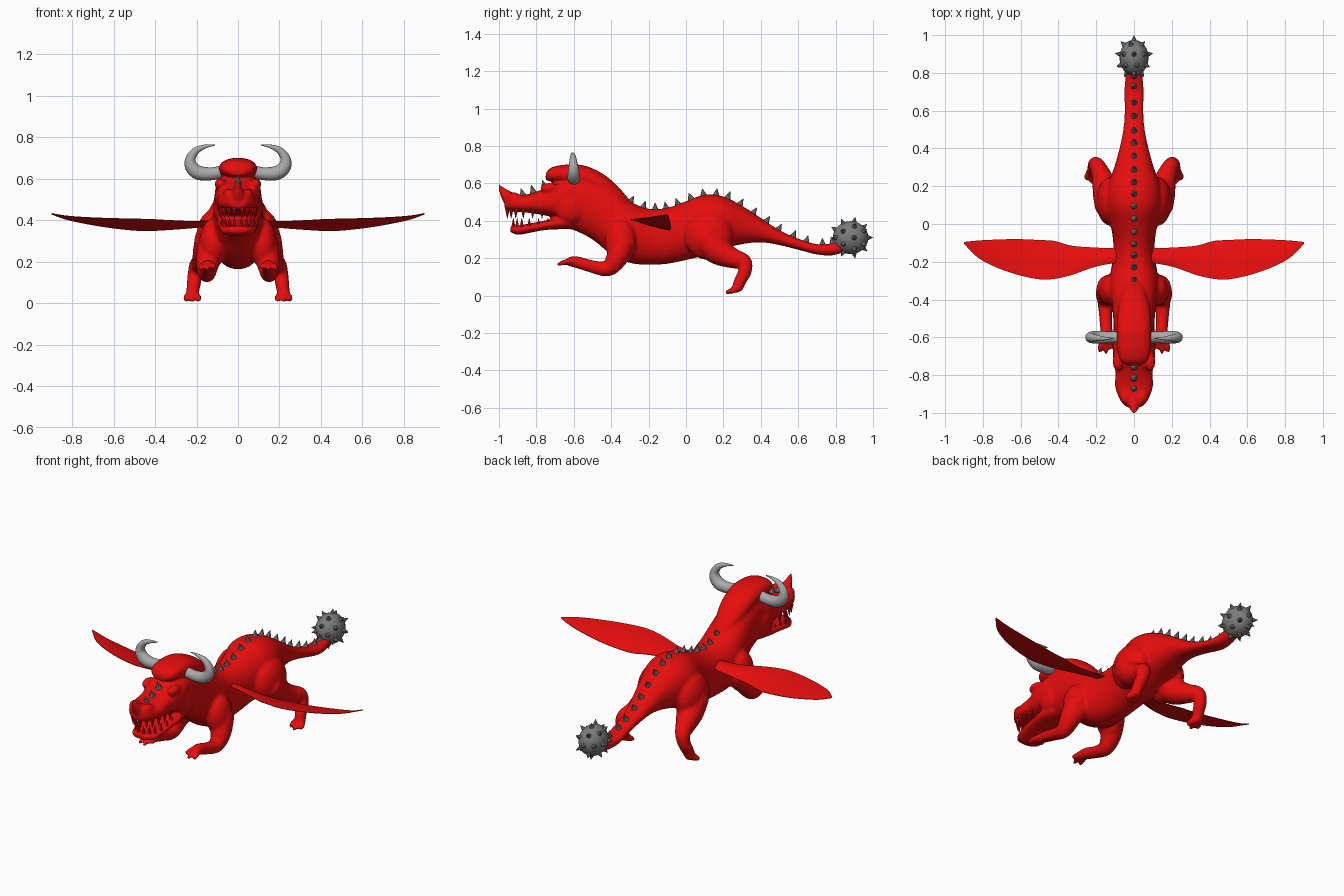
import bpy, bmesh, math
from mathutils import Vector


def material(name, rgb):
    m = bpy.data.materials.new(name)
    m.diffuse_color = (*rgb, 1)
    return m


RED = material("red hide", (0.8, 0.004, 0.004))
HORN = material("pale horn grey", (0.40, 0.40, 0.40))
STEEL = material("spike grey", (0.20, 0.20, 0.20))


def make(name, bm, mat, angle=40):
    bmesh.ops.recalc_face_normals(bm, faces=bm.faces)
    me = bpy.data.meshes.new(name)
    bm.to_mesh(me)
    bm.free()
    me.materials.append(mat)
    ob = bpy.data.objects.new(name, me)
    bpy.context.collection.objects.link(ob)
    bpy.ops.object.select_all(action='DESELECT')
    ob.select_set(True)
    bpy.context.view_layer.objects.active = ob
    bpy.ops.object.shade_smooth_by_angle(angle=math.radians(angle))
    return ob


def spline(pts, steps=5):
    """Catmull-Rom through tuples of any length."""
    p = [Vector(q) for q in pts]
    p = [p[0] * 2 - p[1]] + p + [p[-1] * 2 - p[-2]]
    out = []
    for i in range(1, len(p) - 2):
        a, b, c, d = p[i - 1:i + 3]
        for s in range(steps):
            t = s / steps
            out.append((b * 2 + (c - a) * t + (a * 2 - b * 5 + c * 4 - d) * t * t
                        + (b * 3 - a - c * 3 + d) * t ** 3) / 2)
    return out + [p[-2]]


def bridge(bm, rings):
    rings = [[bm.verts.new(v) for v in r] for r in rings]
    n = len(rings[0])
    for a, b in zip(rings, rings[1:]):
        for i in range(n):
            bm.faces.new((a[i], a[(i + 1) % n], b[(i + 1) % n], b[i]))
    bm.faces.new(rings[0])
    bm.faces.new(rings[-1][::-1])


def loft(bm, secs, n=28, power=0.9):
    """Upright oval sections: (y, top, bottom, half width)."""
    rings = []
    for y, t, b, w in spline(secs):
        ring = []
        for i in range(n):
            c, s = math.cos(math.tau * i / n), math.sin(math.tau * i / n)
            ring.append((w * math.copysign(abs(c) ** power, c), y,
                         (t + b) / 2 + (t - b) / 2 * math.copysign(abs(s) ** power, s)))
        rings.append(ring)
    bridge(bm, rings)


def tube(bm, pts, ref=(1, 0, 0), n=16, side=1, flat=1.0):
    """Round limb through (x, y, z, radius); side mirrors x."""
    p = spline(pts)
    rings = []
    for i, q in enumerate(p):
        tan = (p[min(i + 1, len(p) - 1)] - p[max(i - 1, 0)]).to_3d().normalized()
        u = Vector(ref) - tan * tan.dot(Vector(ref))
        u.normalize()
        v = tan.cross(u)
        ring = [q.to_3d() + (u * math.cos(a) * flat + v * math.sin(a)) * q[3]
                for a in (math.tau * k / n for k in range(n))]
        rings.append([(r.x * side, r.y, r.z) for r in ring])
    bridge(bm, rings)


def ball(bm, c, r, n=20):
    g = bmesh.ops.create_uvsphere(bm, u_segments=n, v_segments=n // 2, radius=1)
    for v in g['verts']:
        v.co = Vector((v.co.x * r[0], v.co.y * r[1], v.co.z * r[2])) + Vector(c)


def cone(bm, base, direction, r, h, n=8):
    d = Vector(direction).normalized()
    g = bmesh.ops.create_cone(bm, cap_ends=True, segments=n, radius1=r, radius2=0.001, depth=h)
    q = d.to_track_quat('Z', 'Y')
    for v in g['verts']:
        v.co = q @ (v.co + Vector((0, 0, h / 2))) + Vector(base)


# Torso, neck and tail
BODY = [(-0.68, 0.63, 0.37, 0.09), (-0.6, 0.665, 0.35, 0.105), (-0.5, 0.65, 0.30, 0.11),
        (-0.4, 0.585, 0.22, 0.12), (-0.3, 0.505, 0.175, 0.13), (-0.2, 0.465, 0.165, 0.115),
        (-0.1, 0.47, 0.17, 0.11), (0, 0.505, 0.19, 0.125), (0.1, 0.54, 0.215, 0.15),
        (0.2, 0.53, 0.25, 0.14), (0.3, 0.48, 0.275, 0.105), (0.4, 0.415, 0.285, 0.077),
        (0.5, 0.35, 0.27, 0.057), (0.6, 0.305, 0.245, 0.05), (0.7, 0.275, 0.22, 0.052),
        (0.78, 0.28, 0.215, 0.045), (0.84, 0.30, 0.23, 0.04)]
bm = bmesh.new()
loft(bm, BODY)
# Upper snout and lower jaw
loft(bm, [(-0.56, 0.64, 0.40, 0.10), (-0.66, 0.62, 0.41, 0.113), (-0.73, 0.59, 0.425, 0.108),
          (-0.79, 0.56, 0.435, 0.098), (-0.86, 0.54, 0.445, 0.10), (-0.93, 0.54, 0.45, 0.075),
          (-0.97, 0.53, 0.46, 0.04)], power=0.8)
loft(bm, [(-0.6, 0.45, 0.355, 0.085), (-0.68, 0.42, 0.355, 0.1), (-0.76, 0.40, 0.35, 0.098),
          (-0.84, 0.385, 0.335, 0.09), (-0.9, 0.375, 0.325, 0.075),
          (-0.94, 0.37, 0.34, 0.045)], power=0.8)
# Domed crown running down the back of the neck
loft(bm, [(-0.75, 0.655, 0.615, 0.035), (-0.72, 0.685, 0.61, 0.075), (-0.65, 0.70, 0.60, 0.09),
          (-0.55, 0.697, 0.58, 0.092), (-0.45, 0.655, 0.52, 0.085), (-0.37, 0.59, 0.47, 0.065),
          (-0.3, 0.51, 0.43, 0.04)])
# Upturned nose horn
tube(bm, [(0, -0.92, 0.50, 0.045), (0, -0.955, 0.53, 0.035), (0, -0.98, 0.56, 0.02),
          (0, -1.003, 0.597, 0.005)], n=12)
for s in (1, -1):
    # Brow, nostril and cheek bulges
    ball(bm, (s * 0.085, -0.73, 0.575), (0.028, 0.05, 0.028))
    ball(bm, (s * 0.045, -0.92, 0.525), (0.028, 0.035, 0.028))
    ball(bm, (s * 0.085, -0.62, 0.47), (0.035, 0.08, 0.08))
    # Shoulder, bent arm and clawed hand
    ball(bm, (s * 0.12, -0.35, 0.29), (0.065, 0.085, 0.12))
    tube(bm, [(0.125, -0.33, 0.29, 0.07), (0.145, -0.37, 0.20, 0.058), (0.15, -0.42, 0.145, 0.043),
              (0.15, -0.5, 0.155, 0.034), (0.145, -0.58, 0.178, 0.032),
              (0.145, -0.63, 0.183, 0.025)], side=s)
    for dx, y, z in ((-0.028, -0.66, 0.175), (0, -0.69, 0.165), (0.03, -0.68, 0.165)):
        tube(bm, [(0.145 + dx / 2, -0.6, 0.185, 0.018), (0.147 + dx, -0.65, 0.178, 0.015),
                  (0.147 + dx * 1.2, y, z, 0.008)], side=s, n=10)
    # Haunch, shin and foot
    ball(bm, (s * 0.125, 0.12, 0.32), (0.075, 0.13, 0.13))
    tube(bm, [(0.125, 0.10, 0.31, 0.085), (0.145, 0.17, 0.24, 0.075), (0.17, 0.25, 0.20, 0.055),
              (0.195, 0.31, 0.18, 0.042), (0.208, 0.315, 0.13, 0.036), (0.215, 0.29, 0.08, 0.033),
              (0.222, 0.275, 0.04, 0.03)], side=s)
    for dx, y in ((-0.028, 0.23), (0, 0.21), (0.024, 0.235)):
        tube(bm, [(0.22, 0.29, 0.045, 0.022), (0.222 + dx, 0.255, 0.03, 0.018),
                  (0.222 + dx * 1.2, y, 0.015, 0.01)], side=s, n=10)
body = make("body", bm, RED)
mod = body.modifiers.new("blend", 'REMESH')
mod.mode = 'VOXEL'
mod.voxel_size = 0.009
mod.use_smooth_shade = True
mod = body.modifiers.new("soften", 'SMOOTH')
mod.factor, mod.iterations = 0.5, 4

# Teeth along both jaws
bm = bmesh.new()
for s in (1, -1):
    for x, y in ((0.018, -0.955), (0.045, -0.935), (0.066, -0.91), (0.08, -0.87), (0.085, -0.82), (0.085, -0.77)):
        cone(bm, (s * x, y, 0.462), (0, 0, -1), 0.012, 0.05)
        cone(bm, (s * x * 0.92, y + 0.032, 0.365), (0, 0, 1), 0.011, 0.05)
make("teeth", bm, RED)

# Wings: (x, front y, rear y, front z, rear z)
WING = [(0.06, -0.2, -0.13, 0.40, 0.38), (0.2, -0.225, -0.125, 0.395, 0.365),
        (0.33, -0.27, -0.115, 0.40, 0.355), (0.42, -0.29, -0.09, 0.405, 0.35),
        (0.5, -0.293, -0.085, 0.407, 0.352), (0.62, -0.268, -0.08, 0.41, 0.365),
        (0.74, -0.225, -0.083, 0.415, 0.385), (0.83, -0.175, -0.088, 0.422, 0.405),
        (0.9, -0.105, -0.095, 0.433, 0.43)]
for s, label in ((1, "left"), (-1, "right")):
    bm = bmesh.new()
    rings = []
    for x, fy, ry, fz, rz in spline(WING, 4):
        top, low = [], []
        for k in range(9):
            t = k / 8
            y = fy + (ry - fy) * t
            z = fz + (rz - fz) * t
            th = 0.002 + 0.014 * math.sin(math.pi * t) * (1 - x * 0.9)
            top.append((s * x, y, z + th))
            low.append((s * x, y, z - th * 0.4))
        rings.append(top + low[::-1])
    bridge(bm, rings)
    make(label + "_wing", bm, RED)
    # Curled horn
    bm = bmesh.new()
    tube(bm, [(0.07, -0.6, 0.635, 0.03), (0.13, -0.6, 0.625, 0.031), (0.19, -0.6, 0.63, 0.034),
              (0.225, -0.6, 0.66, 0.031), (0.228, -0.602, 0.70, 0.024), (0.20, -0.604, 0.738, 0.017),
              (0.155, -0.606, 0.757, 0.009), (0.11, -0.606, 0.764, 0.002)],
         ref=(0, 1, 0), side=s)
    make(label + "_horn", bm, HORN)

# Spikes down the spine and along the snout
PROFILE = spline(BODY, 12)
bm = bmesh.new()
for y in (-0.3, -0.23, -0.165, -0.105, -0.04, 0.03, 0.095, 0.16, 0.22, 0.285, 0.355,
          0.425, 0.49, 0.57, 0.64, 0.73, 0.785):
    i = min(range(1, len(PROFILE) - 1), key=lambda k: abs(PROFILE[k][0] - y))
    a, b = PROFILE[i - 1], PROFILE[i + 1]
    slope = (b[1] - a[1]) / (b[0] - a[0])
    cone(bm, (0, y, PROFILE[i][1] - 0.008), (0, -slope, 1), 0.02, 0.043)
for y, z in ((-0.87, 0.53), (-0.815, 0.548), (-0.755, 0.575)):
    cone(bm, (0, y, z), (0, -0.3, 1), 0.02, 0.045)
make("back_spikes", bm, STEEL, 30)

# Spiked ball at the tail tip
C, R = Vector((0, 0.88, 0.31)), Vector((0.077, 0.095, 0.088))
bm = bmesh.new()
ball(bm, C, R, 24)
for lat, count in ((90, 1), (48, 5), (12, 8), (-25, 7), (-60, 4)):
    for k in range(count):
        a = math.tau * (k + 0.5 * (count % 2)) / count
        l = math.radians(lat)
        d = Vector((math.cos(l) * math.cos(a), math.sin(l), math.cos(l) * math.sin(a)))
        n = Vector((d.x / R.x, d.y / R.y, d.z / R.z))
        cone(bm, C + Vector((d.x * R.x, d.y * R.y, d.z * R.z)) * 0.95, n, 0.015, 0.029)
make("tail_ball", bm, STEEL, 30)
